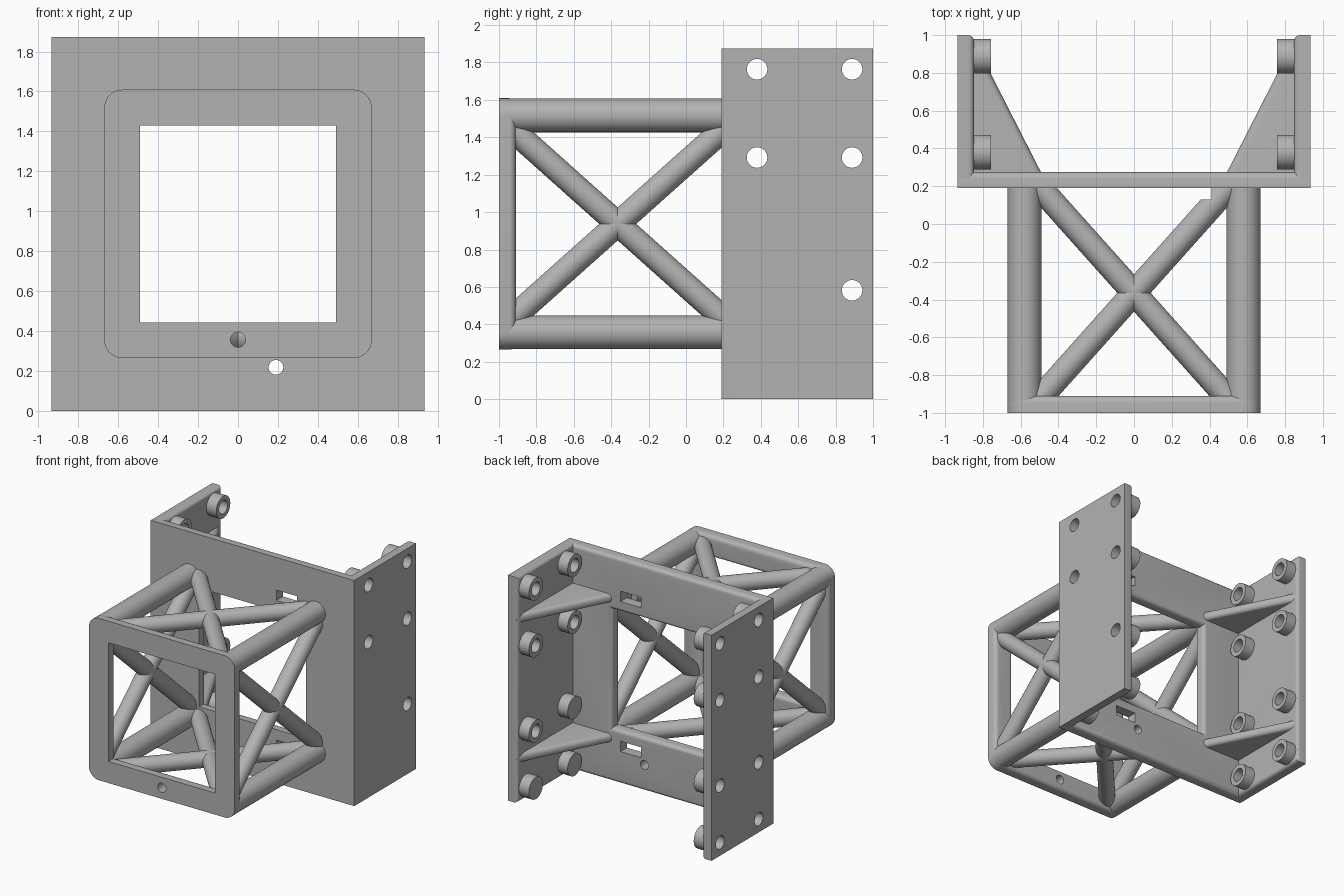
import bpy, bmesh, math
from mathutils import Vector

default = bpy.data.objects.get("Cube")
if default:
    bpy.data.objects.remove(default, do_unlink=True)

grey = bpy.data.materials.new("plain_grey")
grey.use_nodes = True
COLOR = (0.45, 0.45, 0.45, 1)
grey.diffuse_color = COLOR
grey.node_tree.nodes["Principled BSDF"].inputs["Base Color"].default_value = COLOR

parts = []
MID = 0.937            # centre height
TOP = 2 * MID          # overall height
RAIL = 0.58            # rail offset from the centre line
CROSS_Y = -0.365       # where the braces cross


def make(name, bm):
    bmesh.ops.recalc_face_normals(bm, faces=bm.faces[:])
    mesh = bpy.data.meshes.new(name)
    bm.to_mesh(mesh)
    bm.free()
    mesh.materials.append(grey)
    obj = bpy.data.objects.new(name, mesh)
    bpy.context.collection.objects.link(obj)
    parts.append(obj)
    return obj


def box(name, lo, hi):
    bm = bmesh.new()
    bmesh.ops.create_cube(bm, size=1)
    for v in bm.verts:
        v.co = Vector([(l + h) / 2 + c * (h - l) for l, h, c in zip(lo, hi, v.co)])
    return make(name, bm)


def rod(name, a, b, r, sides=40):
    a, b = Vector(a), Vector(b)
    bm = bmesh.new()
    bmesh.ops.create_cone(bm, cap_ends=True, segments=sides, radius1=r,
                          radius2=r, depth=(b - a).length)
    turn = (b - a).to_track_quat('Z', 'Y')
    for v in bm.verts:
        v.co = turn @ v.co + (a + b) / 2
    return make(name, bm)


def cut(obj, cutters):
    """Subtract the cutters from the object and bake the result."""
    for c in cutters:
        mod = obj.modifiers.new("cut", 'BOOLEAN')
        mod.operation, mod.solver, mod.object = 'DIFFERENCE', 'EXACT', c
    graph = bpy.context.evaluated_depsgraph_get()
    graph.update()
    baked = bpy.data.meshes.new_from_object(obj.evaluated_get(graph))
    obj.modifiers.clear()
    obj.data = baked


def drop(cutters):
    for c in cutters:
        parts.remove(c)
        bpy.data.objects.remove(c, do_unlink=True)


def round_edges(obj, test, width, segments=5):
    """Bevel the sharp edges whose two ends pass the test."""
    bm = bmesh.new()
    bm.from_mesh(obj.data)
    edges = [e for e in bm.edges if all(test(v.co) for v in e.verts)
             and e.calc_face_angle(0) > 0.5]
    bmesh.ops.bevel(bm, geom=edges, offset=width, segments=segments,
                    profile=0.5, affect='EDGES')
    bm.to_mesh(obj.data)
    bm.free()


def window(y0, y1):
    return box("window_cutter", (-0.49, y0, MID - 0.493), (0.49, y1, MID + 0.493))


# Front frame: rounded corners, square window, four screw holes
frame = box("front_frame", (-0.67, -1, MID - 0.672), (0.67, -0.91, MID + 0.672))
bm = bmesh.new()
bm.from_mesh(frame.data)
corners = [e for e in bm.edges if abs(e.verts[0].co.y - e.verts[1].co.y) > 0.05]
bmesh.ops.bevel(bm, geom=corners, offset=0.092, segments=10, profile=0.5, affect='EDGES')
bm.to_mesh(frame.data)
bm.free()
tools = [window(-1.1, -0.8)]
cut(frame, tools)
drop(tools)
round_edges(frame, lambda c: abs(c.y + 0.91) < 1e-4, 0.035)
tools = [rod("hole_cutter", (x, -1.1, MID + z), (x, -0.8, MID + z), 0.038, 24)
         for x, z in ((RAIL, 0), (-RAIL, 0), (0, RAIL), (0, -RAIL))]
cut(frame, tools)
drop(tools)

# Back plate: square window, screw holes and cable slots
back = box("back_plate", (-0.935, 0.19, 0), (0.935, 0.275, TOP))
tools = [window(0.1, 0.4)]
cut(back, tools)
drop(tools)
round_edges(back, lambda c: abs(c.y - 0.275) < 1e-4, 0.035)
tools = []
for s in (1, -1):
    for x in (0.19, 0.44):
        z = MID + s * 0.718
        tools.append(rod("hole_cutter", (x, 0.1, z), (x, 0.4, z), 0.037, 24))
    z = MID + s * 0.623
    tools.append(box("slot_cutter", (0.22, 0.1, z - 0.043), (0.41, 0.4, z + 0.043)))
cut(back, tools)
drop(tools)

# Corner rails
for sx in (1, -1):
    for sz in (1, -1):
        rod("corner_rail", (sx * RAIL, -0.97, MID + sz * RAIL),
            (sx * RAIL, 0.23, MID + sz * RAIL), 0.09)

# Crossed braces on the four sides
REACH, RUN = 0.52, 0.582
for s in (1, -1):
    notch = box("notch_cutter", (0.22, 0.13, MID + s * RAIL - 0.1),
                (0.41, 0.19, MID + s * RAIL + 0.1))
    for d in (1, -1):
        rod("side_brace", (s * RAIL, CROSS_Y - RUN, MID - d * REACH),
            (s * RAIL, CROSS_Y + RUN, MID + d * REACH), 0.066)
        brace = rod("top_brace" if s > 0 else "bottom_brace",
                    (-d * REACH, CROSS_Y - RUN, MID + s * RAIL),
                    (d * REACH, CROSS_Y + RUN, MID + s * RAIL), 0.066)
        if d > 0:
            cut(brace, [notch])
    drop([notch])

# Side plates with bored bosses and gussets
for side, s in (("left", 1), ("right", -1)):
    inner, outer = s * 0.848, s * 0.935
    plate = box(side + "_plate", (min(inner, outer), 0.19, 0),
                (max(inner, outer), 1, TOP))
    round_edges(plate, lambda c: abs(c.x - inner) < 1e-4, 0.03)
    bores = []
    for y in (0.38, 0.888):
        for dz in (-0.827, -0.355, 0.355, 0.827):
            z = MID + dz
            bore = rod("bore_cutter", (s * 0.7, y, z), (s, y, z), 0.055, 32)
            boss = rod(side + "_boss", (s * 0.757, y, z), (s * 0.86, y, z), 0.092)
            cut(boss, [bore])
            bores.append(bore)
    cut(plate, bores)
    drop(bores)

    # Triangular gussets with a rounded long edge
    for sz in (1, -1):
        z = MID + sz * RAIL
        bm = bmesh.new()
        tri = [bm.verts.new((s * x, y, z - 0.037))
               for x, y in ((0.485, 0.26), (0.86, 0.995), (0.86, 0.26))]
        face = bm.faces.new(tri)
        ext = bmesh.ops.extrude_face_region(bm, geom=[face])
        for v in ext["geom"]:
            if isinstance(v, bmesh.types.BMVert):
                v.co.z += 0.074
        gusset = make(side + "_gusset", bm)
        bm = bmesh.new()
        bm.from_mesh(gusset.data)
        slanted = [e for e in bm.edges
                   if abs(e.verts[0].co.x - e.verts[1].co.x) > 0.1
                   and abs(e.verts[0].co.y - e.verts[1].co.y) > 0.1]
        bmesh.ops.bevel(bm, geom=slanted, offset=0.032, segments=5,
                        profile=0.5, affect='EDGES')
        bm.to_mesh(gusset.data)
        bm.free()

# Smooth shading on the round surfaces only
bpy.ops.object.select_all(action='DESELECT')
for obj in parts:
    obj.select_set(True)
bpy.context.view_layer.objects.active = parts[0]
bpy.ops.object.shade_smooth_by_angle(angle=math.radians(30))
